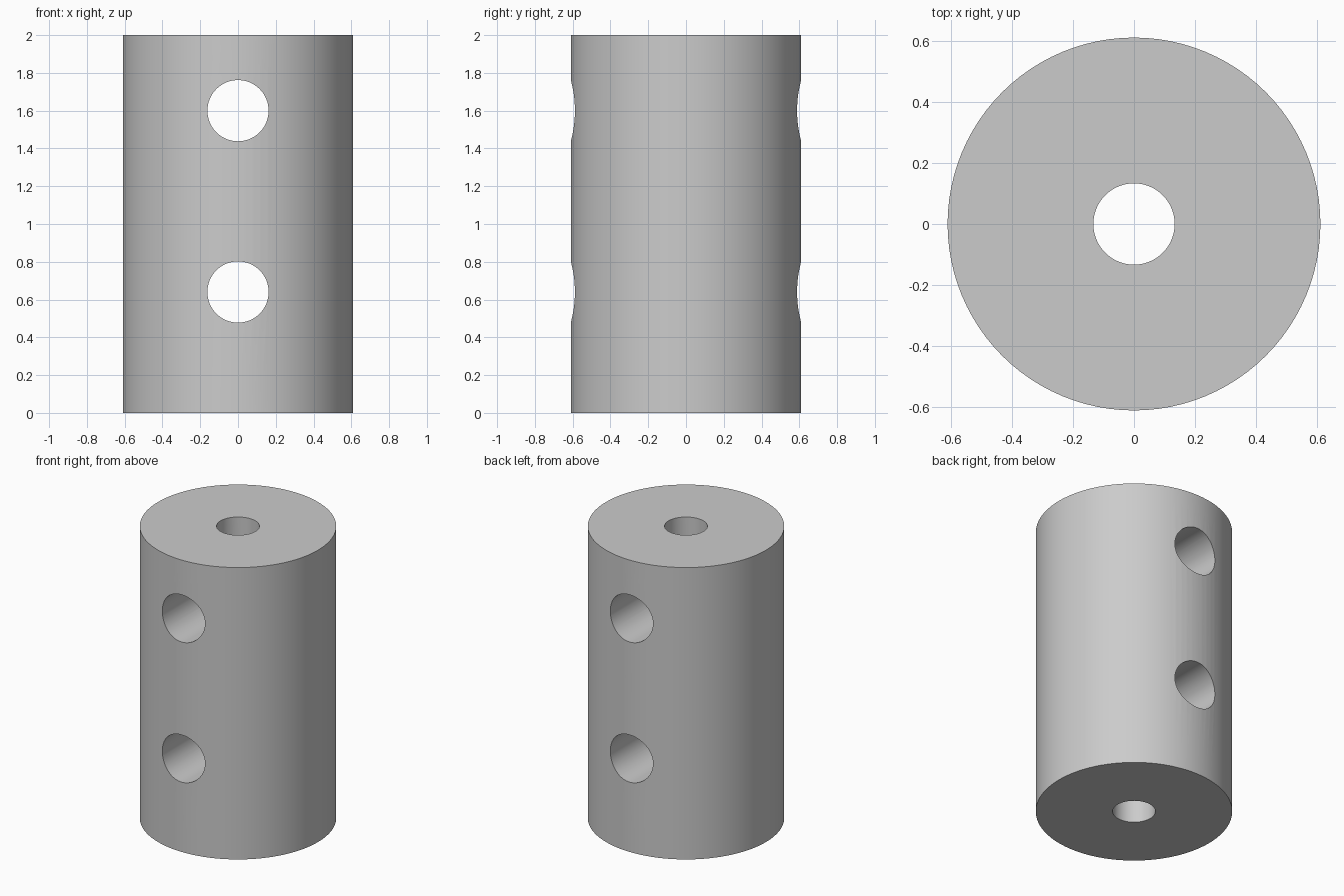
import bpy
import math

HEIGHT = 2.0
RADIUS = 0.61
BORE_RADIUS = 0.133
PIN_RADIUS = 0.162
PIN_HEIGHTS = (0.64, 1.6)

if "Cube" in bpy.data.objects:
    bpy.data.objects.remove(bpy.data.objects["Cube"], do_unlink=True)

grey = bpy.data.materials.new("light grey")
grey.use_nodes = True
grey.diffuse_color = (0.6, 0.6, 0.6, 1)
grey.node_tree.nodes["Principled BSDF"].inputs["Base Color"].default_value = (0.6, 0.6, 0.6, 1)


def cylinder(name, radius, depth, z, sides, tilt=0.0):
    bpy.ops.mesh.primitive_cylinder_add(
        vertices=sides, radius=radius, depth=depth,
        location=(0, 0, z), rotation=(tilt, 0, 0))
    obj = bpy.context.object
    obj.name = name
    obj.data.materials.append(grey)
    return obj


def drill(target, cutter):
    cut = target.modifiers.new(cutter.name, "BOOLEAN")
    cut.operation = "DIFFERENCE"
    cut.solver = "EXACT"
    cut.object = cutter
    bpy.context.view_layer.objects.active = target
    bpy.ops.object.modifier_apply(modifier=cut.name)
    bpy.data.objects.remove(cutter, do_unlink=True)


# Solid round body
body = cylinder("coupling_body", RADIUS, HEIGHT, HEIGHT / 2, 96)

# Bore along the axis
drill(body, cylinder("axial_bore", BORE_RADIUS, HEIGHT + 0.4, HEIGHT / 2, 64))

# Two cross holes from front to back
for z in PIN_HEIGHTS:
    drill(body, cylinder("cross_hole", PIN_RADIUS, RADIUS * 3, z, 64, math.pi / 2))

# Smooth walls with crisp rims
bpy.ops.object.select_all(action="DESELECT")
body.select_set(True)
bpy.context.view_layer.objects.active = body
bpy.ops.object.shade_smooth_by_angle(angle=math.radians(30))
